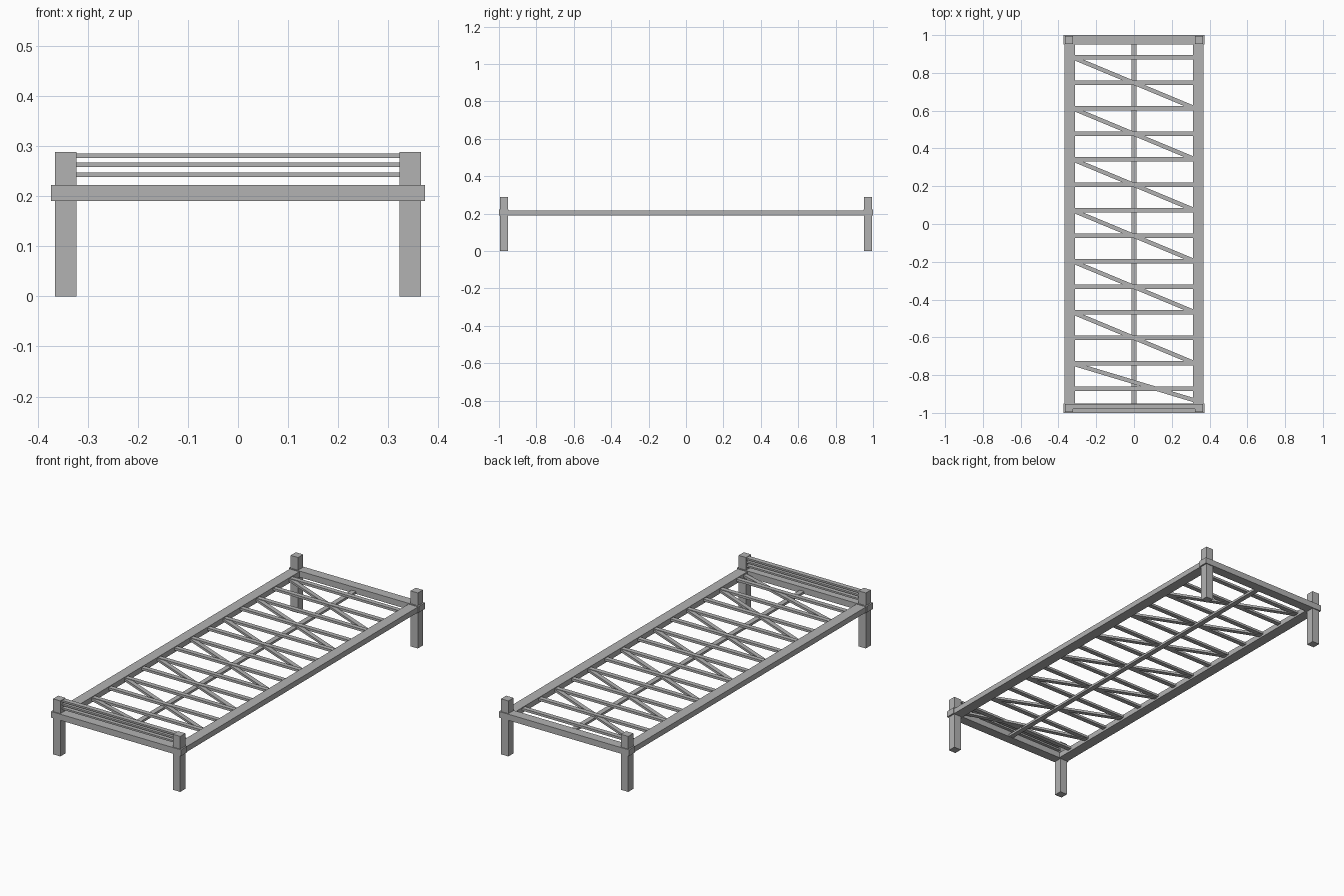
import bpy
from math import atan2, hypot

cube = bpy.data.objects.get("Cube")
if cube:
    bpy.data.objects.remove(cube, do_unlink=True)

grey = bpy.data.materials.new("plain grey")
grey.use_nodes = True
colour = (0.45, 0.45, 0.45, 1)
grey.diffuse_color = colour
grey.node_tree.nodes["Principled BSDF"].inputs["Base Color"].default_value = colour


def beam(name, centre, size, turn=0):
    """Flat-faced box with the given centre, size and turn about z."""
    bpy.ops.mesh.primitive_cube_add(size=1, location=centre, rotation=(0, 0, turn))
    ob = bpy.context.object
    ob.name = name
    ob.scale = size
    bpy.ops.object.transform_apply(location=False, rotation=False, scale=True)
    ob.data.materials.append(grey)
    return ob


# Corner posts and outer frame
for sx, side in ((1, "left"), (-1, "right")):
    for sy, end in ((-1, "front"), (1, "back")):
        beam(f"{end}_{side}_post", (sx * 0.344, sy * 0.974, 0.144), (0.042, 0.042, 0.288))
    beam(f"{side}_side_rail", (sx * 0.341, 0, 0.204), (0.055, 1.91, 0.028))
for sy, end in ((-1, "front"), (1, "back")):
    beam(f"{end}_end_beam", (0, sy * 0.975, 0.206), (0.746, 0.05, 0.032))

# Thin bars between the front posts
for z in (0.2425, 0.263, 0.2805):
    beam("front_bar", (0, -0.968, z), (0.65, 0.025, 0.009))

# Centre support and cross slats
beam("centre_support", (0, 0, 0.197), (0.026, 1.91, 0.012))
pitch = 0.135
for i in range(14):
    beam("cross_slat", (0, 0.883 - i * pitch, 0.208), (0.64, 0.024, 0.012))

# Diagonal braces, the last one slightly shallower
for i in range(7):
    start = 0.878 - 2 * i * pitch
    drop = 0.262 if i < 6 else 0.19
    beam("diagonal_brace", (0, start - drop / 2, 0.205),
         (hypot(0.63, drop), 0.022, 0.012), atan2(-drop, 0.63))
